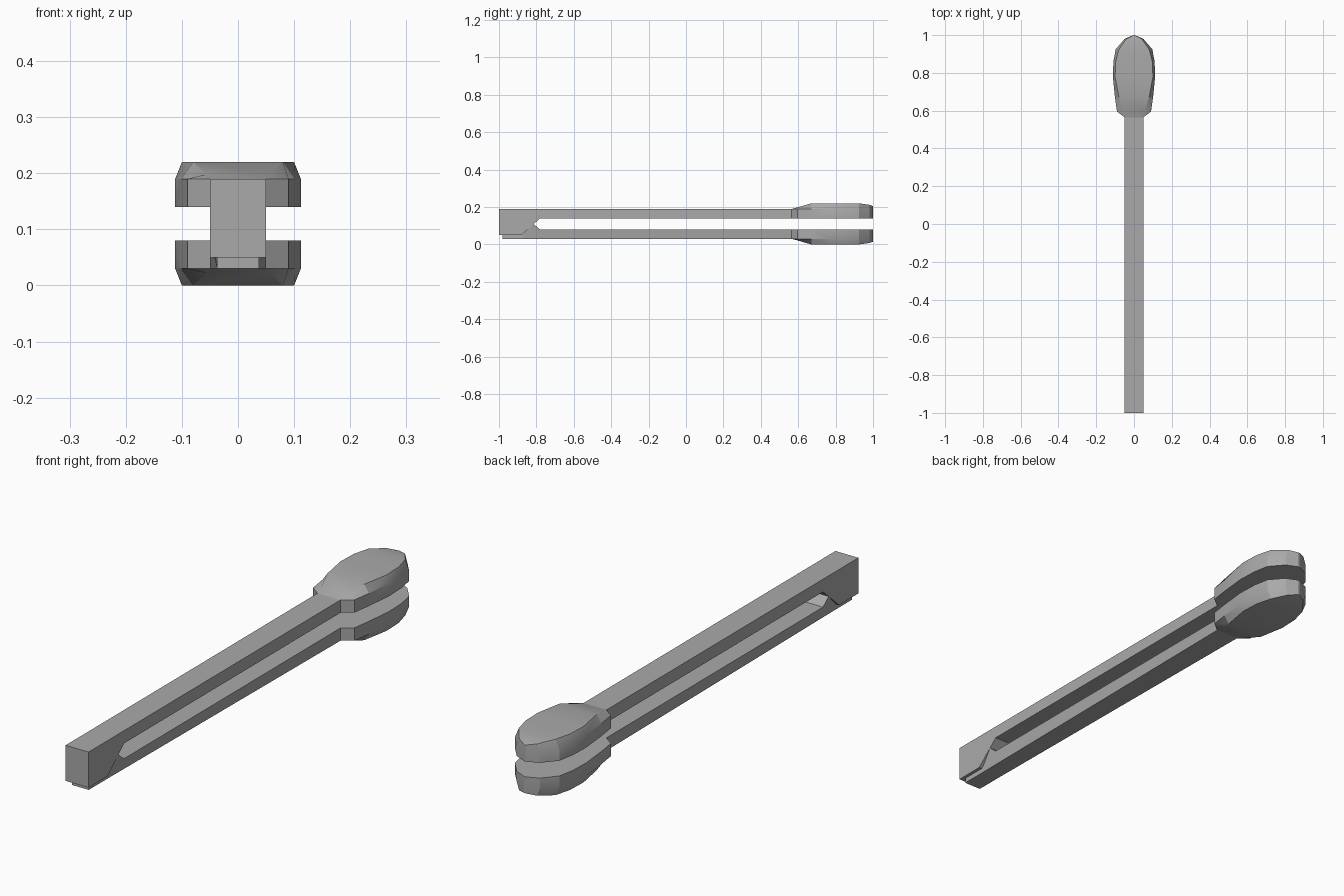
import bpy, bmesh

cube = bpy.data.objects.get("Cube")
if cube:
    bpy.data.objects.remove(cube, do_unlink=True)

grey = bpy.data.materials.new("mid_grey")
grey.use_nodes = True
COLOUR = (0.4, 0.4, 0.4, 1)
grey.diffuse_color = COLOUR
grey.node_tree.nodes["Principled BSDF"].inputs["Base Color"].default_value = COLOUR

MID = 0.11     # height of the mirror plane between the arms
HALF = 0.05    # half width of the arms
INNER = 0.03   # distance from the mirror plane to the inner faces


def finish(name, bm, smooth=False):
    bmesh.ops.remove_doubles(bm, verts=bm.verts, dist=0.0005)
    bmesh.ops.recalc_face_normals(bm, faces=bm.faces)
    mesh = bpy.data.meshes.new(name)
    bm.to_mesh(mesh)
    bm.free()
    mesh.materials.append(grey)
    obj = bpy.data.objects.new(name, mesh)
    bpy.context.collection.objects.link(obj)
    if smooth:
        bpy.ops.object.select_all(action="DESELECT")
        obj.select_set(True)
        bpy.context.view_layer.objects.active = obj
        bpy.ops.object.shade_smooth_by_angle(angle=0.4)
    return obj


def extrude_side(name, profile, width_at):
    """Extrude a (y, z) outline across x, with a half width depending on y."""
    bm = bmesh.new()
    left = [bm.verts.new((width_at(y), y, z)) for y, z in profile]
    right = [bm.verts.new((-width_at(y), y, z)) for y, z in profile]
    bm.faces.new(left)
    bm.faces.new(right[::-1])
    for i in range(len(profile)):
        j = (i + 1) % len(profile)
        bm.faces.new((left[i], right[i], right[j], left[j]))
    return finish(name, bm)


# Upper arm with the heavy hinge block, whose inner end is sloped
extrude_side("upper_arm", [(-1, 0.05), (-0.88, 0.05), (-0.78, 0.14),
                           (0.57, 0.14), (0.57, 0.19), (-1, 0.19)],
             lambda y: HALF)

# Lower arm, with a raised lip that meets the block
extrude_side("lower_arm", [(-0.87, 0.03), (0.57, 0.03), (0.57, 0.08),
                           (-0.78, 0.08), (-0.815, 0.11), (-0.87, 0.06)],
             lambda y: 0.037 if y < -0.85 else HALF)

# Narrow tongue of the lower arm under the hinge block
extrude_side("hinge_tongue", [(-0.98, 0.03), (-0.87, 0.03),
                              (-0.87, 0.06), (-0.98, 0.06)],
             lambda y: 0.037)

# Gripping heads: y, half width, shoulder height, crown half width, crown height
SECTIONS = [
    (0.565, 0.050, 0.08, 0.050, 0.080),
    (0.595, 0.090, 0.08, 0.056, 0.088),
    (0.670, 0.101, 0.08, 0.080, 0.110),
    (0.780, 0.112, 0.08, 0.100, 0.110),
    (0.860, 0.109, 0.08, 0.097, 0.110),
    (0.925, 0.097, 0.07, 0.080, 0.110),
    (0.980, 0.050, 0.07, 0.040, 0.102),
    (1.000, 0.004, 0.07, 0.003, 0.095),
]


def head(name, side):
    bm = bmesh.new()
    rings = []
    for y, w, shoulder, cw, crown in SECTIONS:
        half = [(w, INNER), (w, shoulder), (cw, crown)]
        ring = half + [(-x, z) for x, z in reversed(half)]
        rings.append([bm.verts.new((x, y, MID + side * z)) for x, z in ring])
    for a, b in zip(rings, rings[1:]):
        for i in range(len(a)):
            j = (i + 1) % len(a)
            bm.faces.new((a[i], a[j], b[j], b[i]))
    bm.faces.new(rings[0])
    bm.faces.new(rings[-1])
    return finish(name, bm, smooth=True)


head("upper_head", 1)
head("lower_head", -1)
